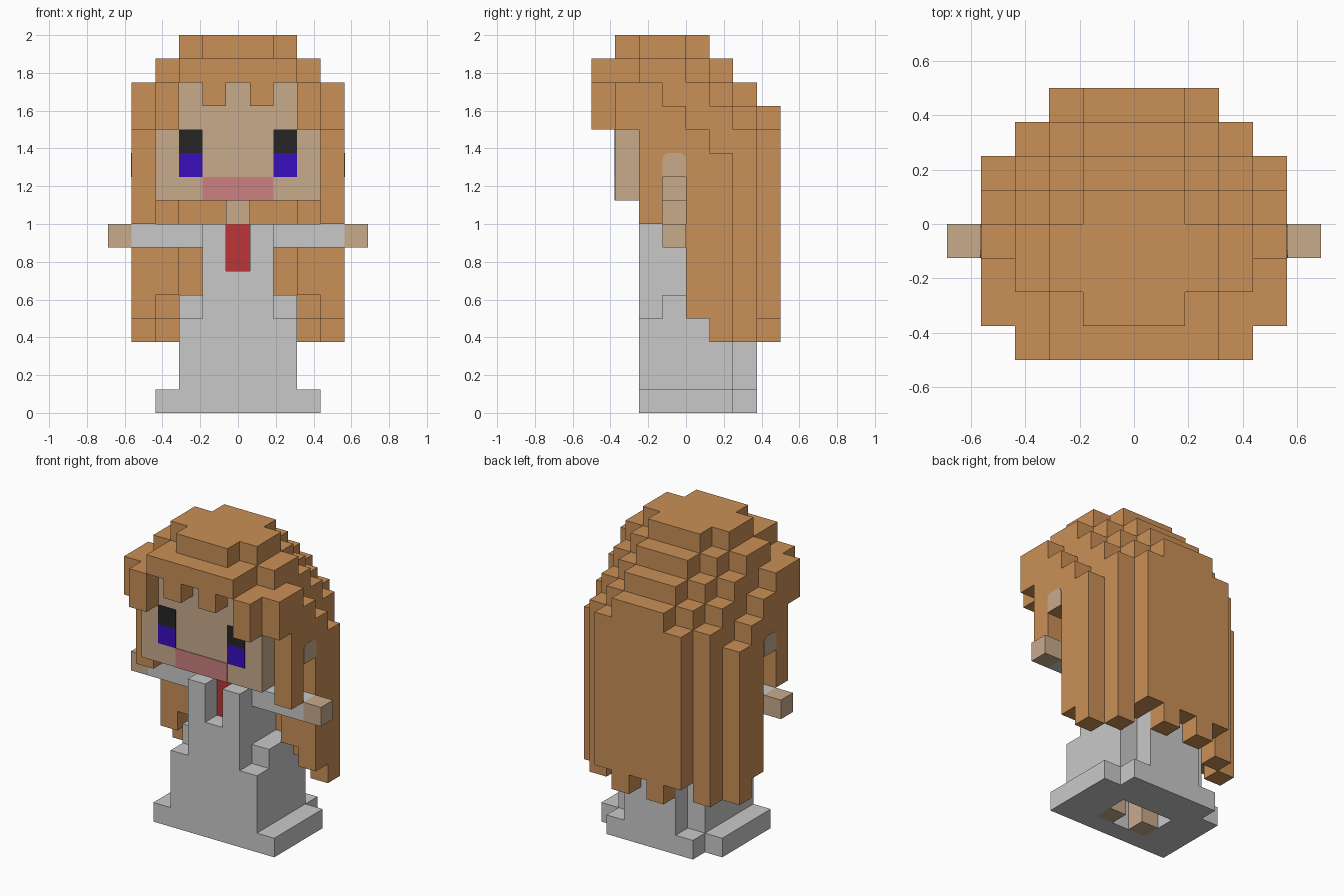
import bpy, bmesh

U = 0.125  # block size

if "Cube" in bpy.data.objects:
    bpy.data.objects.remove(bpy.data.objects["Cube"], do_unlink=True)


def material(name, srgb):
    lin = [((c / 255 + 0.055) / 1.055) ** 2.4 if c > 10 else c / 255 / 12.92 for c in srgb]
    m = bpy.data.materials.new(name)
    m.use_nodes = True
    m.diffuse_color = (*lin, 1)
    bsdf = m.node_tree.nodes["Principled BSDF"]
    bsdf.inputs["Base Color"].default_value = (*lin, 1)
    bsdf.inputs["Roughness"].default_value = 0.9
    return m


HAIR = material("hair_orange", (202, 144, 86))
SKIN = material("skin_tan", (200, 171, 140))
CLOTH = material("dress_grey", (201, 201, 201))
BLACK = material("eye_black", (37, 37, 37))
IRIS = material("eye_violet", (58, 13, 189))
PINK = material("mouth_pink", (204, 128, 128))
RED = material("tie_red", (189, 53, 55))


def finish(name, bm, mat):
    bmesh.ops.recalc_face_normals(bm, faces=bm.faces)
    me = bpy.data.meshes.new(name)
    bm.to_mesh(me)
    bm.free()
    me.materials.append(mat)
    ob = bpy.data.objects.new(name, me)
    bpy.context.collection.objects.link(ob)
    return ob


def cells(boxes):
    """Cells of boxes (a, b, y0, y1, z0, z1); columns a..b on both sides of the middle."""
    return {(s * i, j, k)
            for a, b, y0, y1, z0, z1 in boxes
            for i in range(a, b + 1) for s in (1, -1)
            for j in range(y0, y1) for k in range(z0, z1)}


def blocks(name, mat, boxes, cut=()):
    """Outer skin of a set of blocks, with coplanar faces merged."""
    solid = cells(boxes) - cells(cut)
    bm = bmesh.new()
    verts = {}

    def vert(p):
        if p not in verts:
            verts[p] = bm.verts.new(((p[0] - 0.5) * U, p[1] * U, p[2] * U))
        return verts[p]

    for c in sorted(solid):
        for axis in range(3):
            u, v = (axis + 1) % 3, (axis + 2) % 3
            for side in (0, 1):
                near = list(c)
                near[axis] += 1 if side else -1
                if tuple(near) in solid:
                    continue
                corners = []
                for du, dv in ((0, 0), (1, 0), (1, 1), (0, 1)):
                    p = list(c)
                    p[axis] += side
                    p[u] += du
                    p[v] += dv
                    corners.append(vert(tuple(p)))
                bm.faces.new(corners if side else corners[::-1])
    bmesh.ops.dissolve_limit(bm, angle_limit=0.01, verts=bm.verts, edges=bm.edges)
    return finish(name, bm, mat)


def plate(name, mat, outline, axis, at, thick):
    """Thin plate: an outline in the plane across an axis, extruded along it."""
    bm = bmesh.new()
    pts = [(at, a, b) if axis == 0 else (a, at, b) for a, b in outline]
    face = bm.faces.new([bm.verts.new(p) for p in pts])
    ext = bmesh.ops.extrude_face_region(bm, geom=[face])
    move = (thick, 0, 0) if axis == 0 else (0, thick, 0)
    bmesh.ops.translate(bm, vec=move, verts=[g for g in ext["geom"] if isinstance(g, bmesh.types.BMVert)])
    return finish(name, bm, mat)


def rect(x0, x1, z0, z1):
    return [(x0, z0), (x1, z0), (x1, z1), (x0, z1)]


# Hair: columns from the outer locks to the middle, as (y0, y1, z0, z1)
hair_columns = {
    4: [(-3, -2, 12, 14), (-2, -1, 8, 14), (-1, 0, 10, 13), (0, 1, 4, 12), (1, 2, 3, 11)],
    3: [(-4, -2, 12, 14), (-2, 0, 12, 15), (0, 1, 5, 14), (1, 2, 4, 13), (2, 3, 3, 12)],
    2: [(-4, -2, 14, 15), (-2, 0, 14, 16), (0, 1, 9, 15), (1, 2, 5, 14), (2, 3, 4, 13), (3, 4, 4, 12)],
    1: [(-4, -3, 13, 15), (-3, 1, 14, 16), (0, 1, 9, 14), (1, 2, 4, 15), (2, 3, 4, 14), (3, 4, 3, 13)],
    0: [(-4, -3, 14, 15), (-3, 1, 14, 16), (0, 1, 9, 14), (1, 2, 4, 15), (2, 3, 4, 14), (3, 4, 4, 13)],
}
blocks("hair", HAIR, [(i, i, *c) for i, col in hair_columns.items() for c in col])

# Head and neck
blocks("head", SKIN, [(0, 3, -3, 0, 9, 12), (0, 2, -3, 0, 12, 14)])
blocks("neck", SKIN, [(0, 0, -1, 0, 8, 9)])

# Dress: hem, hollow skirt, hip steps and bodice with an open collar
blocks("dress", CLOTH,
       [(0, 3, -2, 2, 0, 1), (0, 2, 2, 3, 0, 1),
        (0, 2, -2, 2, 1, 4), (0, 1, 2, 3, 1, 4),
        (2, 2, -1, 1, 4, 5), (0, 1, -2, 1, 4, 8)],
       cut=[(0, 0, -2, -1, 6, 8), (0, 1, -1, 1, 0, 4)])

# Arms, hands and legs
blocks("sleeves", CLOTH, [(2, 4, -1, 0, 7, 8)])
blocks("hands", SKIN, [(5, 5, -1, 0, 7, 8)])
blocks("legs", SKIN, [(1, 1, -1, 0, 0, 4)])

# Face details and tie
FACE, T = -3 * U, -0.004
for side, s in (("left", 1), ("right", -1)):
    x0, x1 = sorted((s * 1.5 * U, s * 2.5 * U))
    plate(side + "_eye_top", BLACK, rect(x0, x1, 11 * U, 12 * U), 1, FACE, T)
    plate(side + "_eye_iris", IRIS, rect(x0, x1, 10 * U, 11 * U), 1, FACE, T)
    # Ear with rounded top corners
    ear = [(-U, 1.25), (0, 1.25), (0, 1.345), (-0.009, 1.366), (-0.03, 1.375),
           (-U + 0.03, 1.375), (-U + 0.009, 1.366), (-U, 1.345)]
    plate(side + "_ear", SKIN, ear, 0, s * 4.5 * U, s * 0.004)
plate("mouth", PINK, rect(-1.5 * U, 1.5 * U, 9 * U, 10 * U), 1, FACE, T)
plate("tie", RED, rect(-0.5 * U, 0.5 * U, 6 * U, 8 * U), 1, -U, T)
